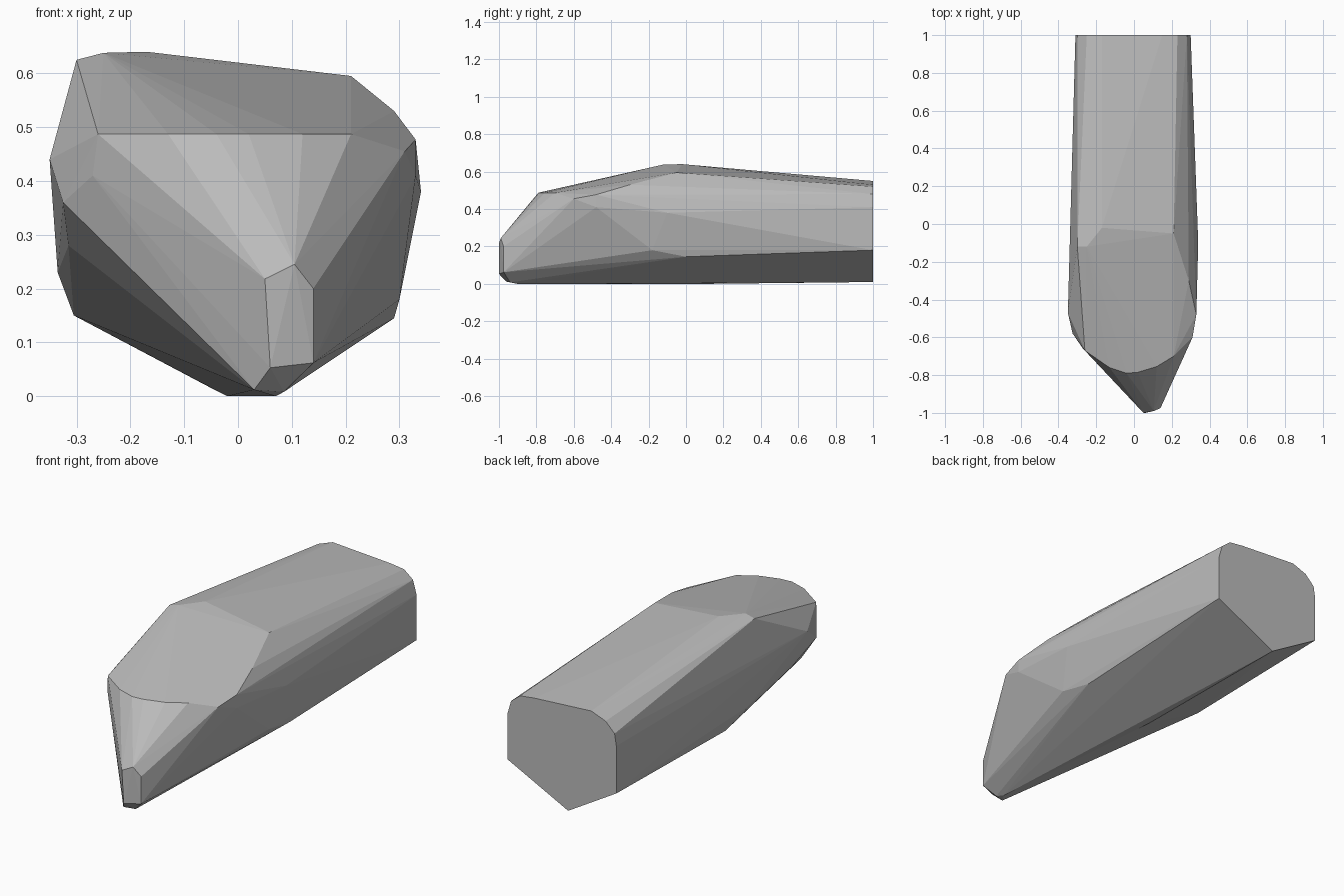
import bpy
import bmesh
import math

# Remove the default cube only
default_cube = bpy.data.objects.get("Cube")
if default_cube:
    bpy.data.objects.remove(default_cube, do_unlink=True)


def make_material(name, colour):
    material = bpy.data.materials.new(name)
    material.use_nodes = True
    rgba = (*colour, 1)
    material.diffuse_color = rgba
    shader = material.node_tree.nodes["Principled BSDF"]
    shader.inputs["Base Color"].default_value = rgba
    return material


def flat_section(y, outline):
    """Place an (x, z) outline on a plane across the body."""
    return [(x, y, z) for x, z in outline]


def level_line(z, path):
    """Place an (x, y) path at a constant height."""
    return [(x, y, z) for x, y in path]


def wrap_hull(name, points, material):
    """Stretch a faceted convex skin over the guide points."""
    mesh = bpy.data.meshes.new(name)
    bm = bmesh.new()
    for point in points:
        bm.verts.new(point)
    result = bmesh.ops.convex_hull(bm, input=bm.verts[:])
    unused = {v for v in bm.verts if not v.link_faces}
    bmesh.ops.delete(bm, geom=list(unused), context="VERTS")
    # Merge facets that lie in the same plane, such as the back cap
    bmesh.ops.dissolve_limit(
        bm,
        angle_limit=math.radians(1),
        verts=bm.verts[:],
        edges=bm.edges[:],
    )
    bmesh.ops.recalc_face_normals(bm, faces=bm.faces[:])
    for face in bm.faces:
        face.smooth = False
    bm.to_mesh(mesh)
    bm.free()
    mesh.materials.append(material)
    body = bpy.data.objects.new(name, mesh)
    bpy.context.collection.objects.link(body)
    return body


# Back cap: a pointed keel, upright sides and rounded shoulders
back_cap = flat_section(1, [
    (-.04, .01), (.3, .18), (.3, .41), (.28, .48), (.23, .52), (.15, .53),
    (-.17, .55), (-.25, .52), (-.3, .47), (-.31, .41), (-.31, .17),
])

# Roof crest, higher on one side
roof_crest = [
    (-.3, -.12, .625), (-.25, -.12, .638), (-.17, -.02, .64), (.21, -.05, .595),
]

# Curved brow where the roof meets the sloping nose
brow = level_line(.487, [
    (-.26, -.67), (-.13, -.76), (-.04, -.79), (.02, -.785), (.12, -.755), (.21, -.7),
])

# Cheeks at the widest part of each side
left_cheek = [
    (.31, -.6, .455), (.33, -.48, .477), (.29, -.3, .53), (.34, -.1, .38),
    (.33, -.48, .41), (.3, -.18, .18), (.29, 0, .145),
]
right_cheek = [
    (-.27, -.66, .41), (-.35, -.47, .44), (-.325, -.58, .36),
    (-.335, -.02, .23), (-.315, -.4, .28), (-.305, .12, .15),
]

# Narrow blunt nose tip, set off centre
nose_tip = flat_section(-1, [(.05, .218), (.06, .053)]) + [(.105, -.99, .245)]
nose_tip += flat_section(-.975, [(.14, .2), (.14, .062)])

# Keel running back under the nose
keel = [(.03, -.96, .012), (.085, -.94, .008)]
keel += level_line(0, [(.07, -.9), (-.02, .1)])

stone_grey = make_material("stone grey", (.5, .5, .5))
guide_points = back_cap + roof_crest + brow + left_cheek + right_cheek + nose_tip + keel
wrap_hull("faceted_body", guide_points, stone_grey)
